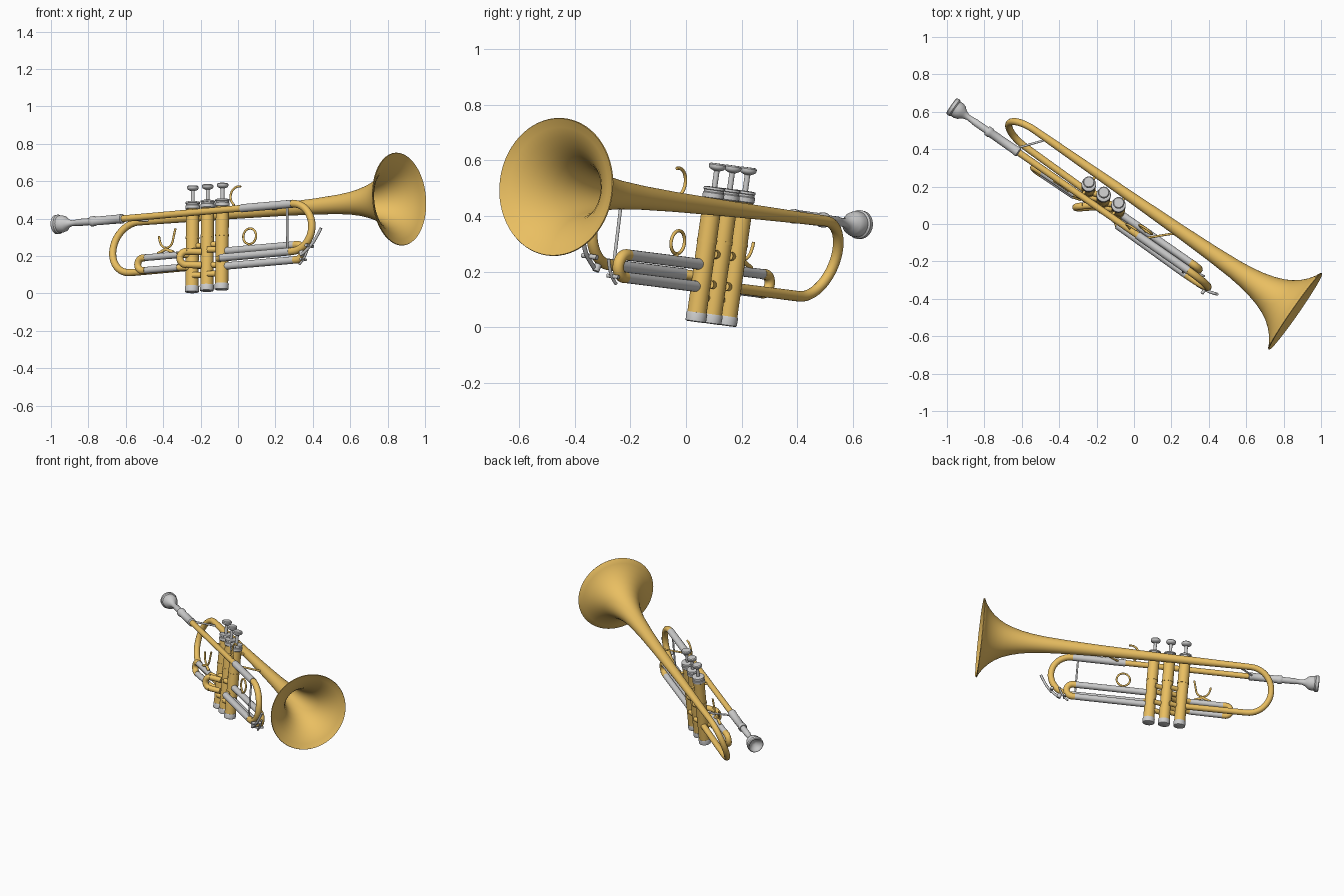
import bpy, bmesh, math
from mathutils import Vector, Matrix

if "Cube" in bpy.data.objects:
    bpy.data.objects.remove(bpy.data.objects["Cube"])

# Tilted instrument frame: a = along the bell, b = sideways, c = along the valves
U = Vector((0.82, -0.57, 0.072)).normalized()
V = Vector((0.009, 0.14, 1)).cross(U).normalized()
W = U.cross(V).normalized()
FRAME = Matrix((U, V, W)).transposed().to_4x4()
FRAME.translation = (-0.167, 0.09, 0.012)

gold = bpy.data.materials.new("brass")
gold.diffuse_color = (0.82, 0.52, 0.12, 1)
gold.use_nodes = True
gold.node_tree.nodes["Principled BSDF"].inputs["Base Color"].default_value = gold.diffuse_color


def finish(name, mesh, mat):
    mesh.shade_smooth()
    mesh.set_sharp_from_angle(angle=math.radians(40))
    mesh.materials.clear()
    if mat:
        mesh.materials.append(mat)
    ob = bpy.data.objects.new(name, mesh)
    ob.matrix_world = FRAME
    bpy.context.collection.objects.link(ob)
    return ob


def tube(name, pts, r, mat=gold, kind='POLY', cyclic=False):
    """Round tube along a path in instrument coordinates."""
    cu = bpy.data.curves.new(name, 'CURVE')
    cu.dimensions = '3D'
    cu.bevel_depth = r
    cu.bevel_resolution = 6
    cu.use_fill_caps = not cyclic
    sp = cu.splines.new(kind)
    sp.points.add(len(pts) - 1)
    for p, q in zip(sp.points, pts):
        p.co = (*q, 1)
    sp.use_cyclic_u = cyclic
    if kind == 'NURBS':
        sp.order_u = 3
        sp.use_endpoint_u = True
        sp.resolution_u = 6
    tmp = bpy.data.objects.new("tmp", cu)
    mesh = bpy.data.meshes.new_from_object(tmp)
    bpy.data.objects.remove(tmp)
    return finish(name, mesh, mat)


def lathe(name, profile, center=(0, 0), axis='a', mat=None, n=40, caps=True):
    """Spin (position, radius) pairs round the a or c axis."""
    bm = bmesh.new()
    rings = []
    for t, r in profile:
        ring = []
        for i in range(n):
            x, y = r * math.cos(math.tau * i / n), r * math.sin(math.tau * i / n)
            co = (t, center[0] + x, center[1] + y) if axis == 'a' else (center[0] + x, center[1] + y, t)
            ring.append(bm.verts.new(co))
        rings.append(ring)
    for p, q in zip(rings, rings[1:]):
        for i in range(n):
            bm.faces.new((p[i], p[(i + 1) % n], q[(i + 1) % n], q[i]))
    if caps:
        bm.faces.new(rings[0])
        bm.faces.new(rings[-1])
    bmesh.ops.recalc_face_normals(bm, faces=bm.faces)
    mesh = bpy.data.meshes.new(name)
    bm.to_mesh(mesh)
    bm.free()
    return finish(name, mesh, mat)


def arc(ca, cc, r, a0, a1, b0, b1, n=24):
    """Arc in the a-c plane while b slides from b0 to b1."""
    out = []
    for i in range(n + 1):
        t = i / n
        g = math.radians(a0 + (a1 - a0) * t)
        s = t * t * (3 - 2 * t)
        out.append((ca + r * math.cos(g), b0 + (b1 - b0) * s, cc + r * math.sin(g)))
    return out


TOP, LEAD, BELL = 0.42, -0.067, 0.081

# Bell with thin wall and rounded rim
outer = [(-0.51, .019), (-0.2, .0235), (.14, .029), (.45, .036), (.65, .043), (.8, .052),
         (.88, .061), (.94, .072), (1.0, .088), (1.05, .107), (1.09, .129), (1.125, .156),
         (1.155, .187), (1.178, .22), (1.19, .246)]
rim = [(1.194, .249), (1.198, .247)]
inner = [(t + .004, r - .004) for t, r in reversed(outer)]
lathe("bell", outer + rim + inner, (BELL, TOP), 'a', gold, 64, caps=False)

# Rear bend from bell to first valve
tube("rear_bend", arc(-.507, .279, .141, 90, 270, BELL, .012) + [(-.1, .005, .138)], .019)

# Leadpipe, receiver and mouthpiece
tube("leadpipe", [(-.55, LEAD, TOP), (.3, LEAD, TOP)], .018)
lathe("receiver", [(-.715, .024), (-.71, .027), (-.69, .027), (-.685, .023), (-.53, .024),
                   (-.525, .026), (-.51, .026), (-.505, .02)], (LEAD, TOP))
lathe("mouthpiece", [(-.915, .012), (-.932, .034), (-.942, .040), (-.946, .046), (-.942, .051),
                     (-.925, .052), (-.918, .046), (-.9, .046), (-.88, .040), (-.865, .026),
                     (-.85, .019), (-.835, .015), (-.8, .017), (-.795, .019), (-.7, .019)], (LEAD, TOP))

# Main tuning slide
tube("tuning_upper_sleeve", [(.27, LEAD, TOP), (.6, LEAD, TOP)], .022, None)
tube("tuning_bend", [(.55, LEAD, TOP)] + arc(.6, .292, .128, 90, -90, LEAD, -.062) + [(.55, -.062, .164)], .02)
tube("tuning_lower_sleeve", [(.13, -.055, .164), (.585, -.062, .164)], .021, None)
tube("tuning_entry", [(.09, -.02, .164), (.14, -.055, .164)], .018)

# Third valve slide
for c in (.127, .208):
    tube("third_slide_sleeve", [(.11, 0, c), (.59, 0, c)], .02, None)
tube("third_slide_bend", [(.57, 0, .208)] + arc(.585, .1675, .0405, 90, -90, 0, 0) + [(.57, 0, .127)], .0205)

# First valve slide
for c in (.132, .2):
    tube("first_slide_sleeve", [(-.15, -.055, c), (-.38, -.058, c)], .018, None)
    tube("first_slide_entry", [(-.097, -.01, c), (-.12, -.045, c), (-.16, -.055, c)], .017)
tube("first_slide_bend", [(-.36, -.058, .2)] + arc(-.378, .166, .034, 90, 270, -.058, -.058) + [(-.36, -.058, .132)], .019)

# Second valve slide, pointing diagonally outward
ext = [(s * -.77, -.02 - s * .62) for s in (.02, .1)]
loop = [(ext[1][0], ext[1][1], .21)]
for i in range(17):
    g = math.pi * i / 16
    s = .1 + .036 * math.sin(g)
    loop.append((s * -.77, -.02 - s * .62, .174 + .036 * math.cos(g)))
tube("second_slide_bend", loop, .019)
for c in (.138, .21):
    tube("second_slide_leg", [(*ext[0], c), (*ext[1], c)], .018)

# Three valves
for i in (-1, 0, 1):
    p = (i * .097, 0)
    lathe("valve_casing", [(.02, .035), (.29, .035), (.29, .037), (.3, .037), (.3, .035), (.455, .035)], p, 'c', gold)
    lathe("bottom_cap", [(.0, .032), (.003, .037), (.03, .038), (.035, .036)], p, 'c')
    lathe("top_cap", [(.448, .036), (.451, .039), (.468, .039), (.471, .036), (.478, .036),
                      (.48, .039), (.488, .038), (.49, .03), (.49, .012)], p, 'c')
    lathe("valve_stem", [(.48, .01), (.56, .01)], p, 'c', None, 20)
    lathe("finger_button", [(.548, .012), (.555, .027), (.562, .031), (.57, .031), (.575, .026)], p, 'c')

# Knuckles between the valves and struts to the long pipes
for a in (-.0485, .0485):
    for b, c in ((.01, .25), (-.012, .22), (.012, .14), (-.008, .09)):
        tube("valve_knuckle", [(a - .03, b - .012, c), (a + .03, b + .012, c)], .016)
for a in (-.097, .097):
    tube("valve_strut", [(a, LEAD, TOP), (a, BELL, TOP)], .008)

# Braces
tube("rear_brace", [(-.54, LEAD, TOP), (-.42, BELL, TOP)], .006, None)
tube("front_brace", [(.3, LEAD, TOP), (.34, -.03, TOP), (.4, .03, TOP), (.46, BELL, TOP)], .006)
tube("slide_brace", [(.567, LEAD, TOP), (.567, -.062, .16)], .006, None)

# Finger hook, finger ring and thumb saddle
tube("finger_hook", arc(.245, .488, .052, 75, 235, -.062, -.062) + [(.215, -.064, .43)], .006)
tube("finger_ring", arc(.277, .276, .042, 0, 345, 0, 0), .006, cyclic=True)
tube("ring_post", [(.277, 0, .21), (.277, 0, .236)], .009)
tube("thumb_saddle", [(-.275, -.057, .31), (-.27, -.057, .265), (-.23, -.057, .238), (-.19, -.057, .255),
                      (-.178, -.057, .31), (-.168, -.057, .345)], .006, kind='NURBS')
tube("saddle_base", [(-.28, -.057, .216), (-.23, -.057, .236), (-.18, -.057, .216)], .009)

# Water keys
tube("water_key_lever", [(.665, -.07, .14), (.72, -.072, .178), (.755, -.07, .215), (.79, -.066, .275)], .008, None, 'NURBS')
tube("water_key_pivot", [(.715, -.1, .185), (.715, -.035, .185)], .009, None)
tube("water_key_pad", [(.668, -.066, .135), (.66, -.064, .16)], .013, None)
tube("small_key_lever", [(.61, -.01, .1), (.65, -.015, .125), (.67, -.015, .185)], .006, None, 'NURBS')
tube("small_key_pivot", [(.635, -.035, .125), (.635, .015, .125)], .007, None)
